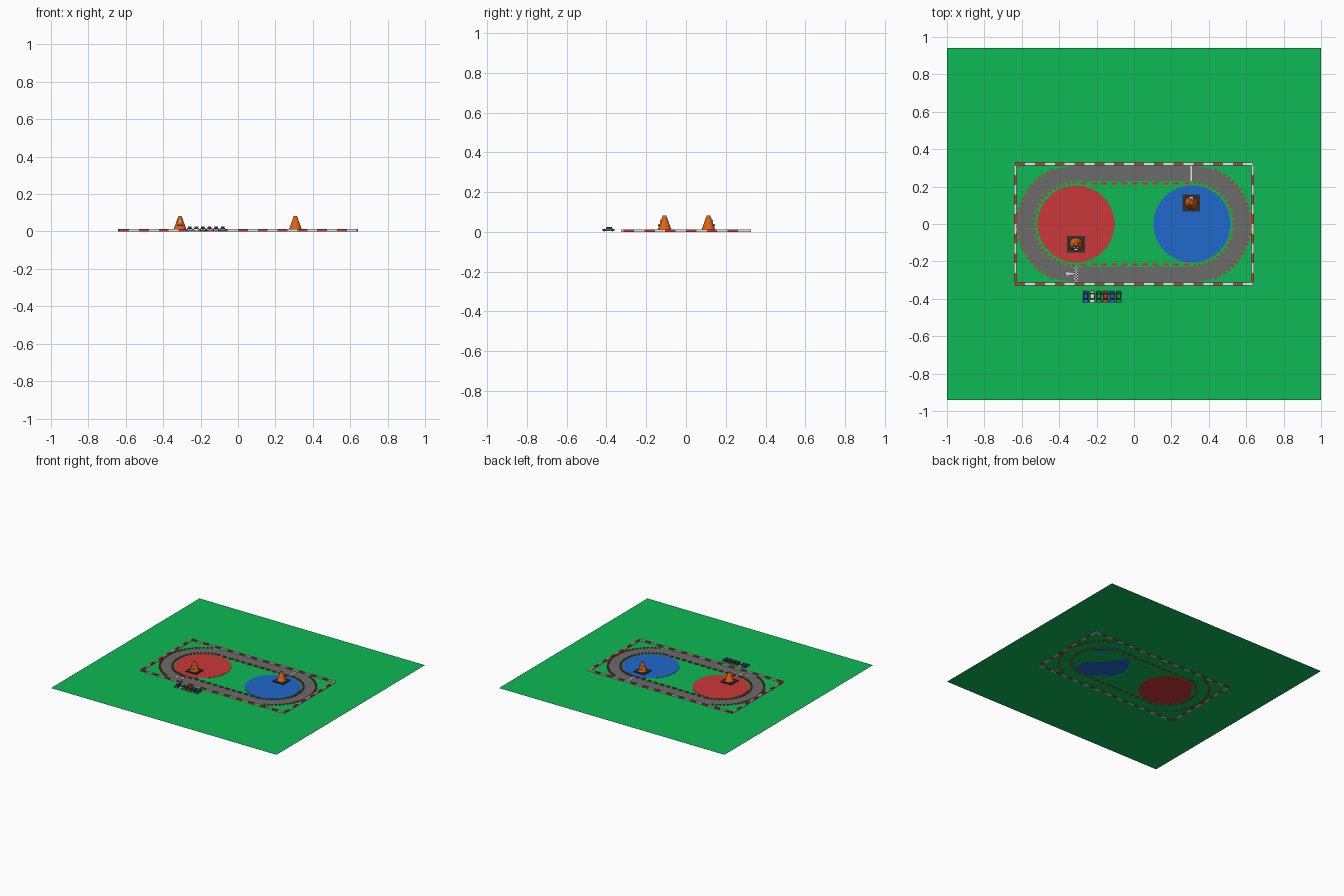
import bpy, bmesh, math
from mathutils import Matrix, Vector

cube = bpy.data.objects.get("Cube")
if cube:
    bpy.data.objects.remove(cube)


def material(name, rgb):
    m = bpy.data.materials.new(name)
    m.use_nodes = True
    m.diffuse_color = (*rgb, 1)
    m.node_tree.nodes["Principled BSDF"].inputs["Base Color"].default_value = (*rgb, 1)
    return m


GRASS = material("grass green", (0.004, 0.49, 0.09))
RED = material("red", (0.6, 0.04, 0.04))
BLUE = material("blue", (0.015, 0.14, 0.6))
ASPHALT = material("asphalt grey", (0.147, 0.147, 0.147))
ORANGE = material("cone orange", (0.75, 0.12, 0.005))
DARK = material("rubber dark", (0.03, 0.03, 0.03))
WHITE = material("white", (0.8, 0.8, 0.8))
LEAF = material("car green", (0.01, 0.3, 0.08))
GROUND, R, CX = 0.003, 0.31, 0.31


def finish(name, bm, mats):
    me = bpy.data.meshes.new(name)
    bm.to_mesh(me)
    bm.free()
    for m in mats:
        me.materials.append(m)
    ob = bpy.data.objects.new(name, me)
    bpy.context.collection.objects.link(ob)
    return ob


def add_box(bm, center, size, angle=0, mat=0, taper=1):
    """Box with an optional smaller top."""
    M = Matrix.Translation(center) @ Matrix.Rotation(angle, 4, "Z") @ Matrix.Diagonal((*size, 1))
    verts = bmesh.ops.create_cube(bm, size=1)["verts"]
    for v in verts:
        if v.co.z > 0:
            v.co.x *= taper
            v.co.y *= taper
        v.co = M @ v.co
    for f in {f for v in verts for f in v.link_faces}:
        f.material_index = mat


def add_cone(bm, center, r1, r2, depth, rot=Matrix(), mat=0, segments=24):
    verts = bmesh.ops.create_cone(bm, cap_ends=True, segments=segments, radius1=r1, radius2=r2,
                                  depth=depth, matrix=Matrix.Translation(center) @ rot)["verts"]
    for f in {f for v in verts for f in v.link_faces}:
        f.material_index = mat


def stadium(r, z, n=32):
    """Outline of two half circles joined by straights."""
    pts = []
    for side in (0, 1):
        for i in range(n + 1):
            a = -math.pi / 2 + math.pi * (i / n + side)
            pts.append((r * math.cos(a) + (CX, -CX)[side], r * math.sin(a), z))
    return pts


# Grass sheet
bm = bmesh.new()
bm.faces.new([bm.verts.new((x, y * 0.94, GROUND)) for x, y in ((-1, -1), (1, -1), (1, 1), (-1, 1))])
finish("grass", bm, [GRASS])

# Oval track
bm = bmesh.new()
outer = [bm.verts.new(p) for p in stadium(R, 0.0045)]
inner = [bm.verts.new(p) for p in stadium(0.23, 0.0045)]
for i in range(len(outer)):
    j = (i + 1) % len(outer)
    bm.faces.new((outer[i], outer[j], inner[j], inner[i]))
finish("track", bm, [ASPHALT])

# Infield discs
for name, x, mat in (("red_disc", -CX, RED), ("blue_disc", CX, BLUE)):
    bm = bmesh.new()
    add_cone(bm, (x, 0, 0.004), 0.206, 0.206, 0.002, segments=64)
    finish(name, bm, [mat])

# Outer barrier in alternating blocks
bm = bmesh.new()
for s in (-1, 1):
    for count, half, off, along_x in ((24, 0.635, 0.321, True), (12, 0.314, 0.634, False)):
        step = 2 * half / count
        for i in range(count):
            p = -half + step * (i + 0.5)
            c = (p, s * off, 0.0065) if along_x else (s * off, p, 0.0065)
            add_box(bm, c, (step, 0.014, 0.013), 0 if along_x else math.pi / 2, i % 2)
finish("outer_barrier", bm, [RED, WHITE])

# Kerb blocks on the bends and the inner straights
bm = bmesh.new()
for s in (-1, 1):
    for r, sweep, count in ((0.222, math.pi, 26), (0.314, 2.4, 27)):
        for i in range(count):
            a = sweep * ((i + 0.5) / count - 0.5)
            c = (s * (CX + r * math.cos(a)), r * math.sin(a), 0.005)
            add_box(bm, c, (0.013, 0.014, 0.01), s * a)
    for i in range(11):
        add_box(bm, (-0.27 + 0.055 * i, s * 0.218, 0.005), (0.032, 0.014, 0.01))
finish("kerb_blocks", bm, [RED])

# Painted lines: half-way line, chequered start line and arrow
bm = bmesh.new()
add_box(bm, (0.305, 0.27, 0.005), (0.008, 0.08, 0.002))
for col in range(3):
    for row in range(12):
        add_box(bm, (-0.316 + 0.007 * col, -0.307 + 0.007 * row, 0.005),
                (0.007, 0.007, 0.002), mat=(col + row) % 2)
add_box(bm, (-0.335, -0.266, 0.005), (0.025, 0.007, 0.002))
add_cone(bm, (-0.355, -0.266, 0.005), 0.013, 0.013, 0.002,
         Matrix.Rotation(math.pi, 4, "Z"), segments=3)
finish("track_markings", bm, [WHITE, DARK])

# Traffic cones with faces; one looks forward, the other back
for name, x, y, turn in (("front_cone", -0.31, -0.108, 0), ("back_cone", 0.307, 0.113, math.pi)):
    bm = bmesh.new()
    add_box(bm, (0, 0, 0.008), (0.094, 0.09, 0.008), mat=1)
    add_cone(bm, (0, 0, 0.047), 0.034, 0.009, 0.07)
    tilt = Matrix.Rotation(math.pi / 2, 4, "X")
    for s in (-1, 1):
        add_cone(bm, (s * 0.008, -0.018, 0.056), 0.007, 0.007, 0.006, tilt, 2, 12)
        add_cone(bm, (s * 0.008, -0.021, 0.056), 0.003, 0.003, 0.004, tilt, 1, 8)
    add_box(bm, (0, -0.026, 0.034), (0.026, 0.014, 0.007), mat=1)
    add_box(bm, (0, -0.029, 0.0365), (0.018, 0.01, 0.003), mat=2)
    bm.transform(Matrix.Translation((x, y, 0)) @ Matrix.Rotation(turn, 4, "Z"))
    ob = finish(name, bm, [ORANGE, DARK, WHITE])
    ob.select_set(True)
    bpy.context.view_layer.objects.active = ob
    bpy.ops.object.shade_smooth_by_angle()
    ob.select_set(False)

# Row of parked cars
paints = (("blue", BLUE), ("white", WHITE), ("green", LEAF), ("red", RED), ("blue", BLUE), ("green", LEAF))
for i, (label, paint) in enumerate(paints):
    bm = bmesh.new()
    add_box(bm, (0, 0, 0.0105), (0.027, 0.062, 0.009), taper=0.94)
    add_box(bm, (0, 0.004, 0.0195), (0.024, 0.034, 0.009), mat=1, taper=0.75)
    add_box(bm, (0, 0.004, 0.0245), (0.018, 0.0255, 0.002))
    for sx in (-1, 1):
        add_box(bm, (sx * 0.008, -0.0305, 0.011), (0.006, 0.002, 0.004), mat=2)
        for sy in (-1, 1):
            add_cone(bm, (sx * 0.013, sy * 0.02, 0.009), 0.006, 0.006, 0.005,
                     Matrix.Rotation(math.pi / 2, 4, "Y"), 1, 12)
    bm.transform(Matrix.Translation((-0.258 + 0.0352 * i, -0.39, 0)))
    finish(f"{label}_car_{i + 1}", bm, [paint, DARK, WHITE])
